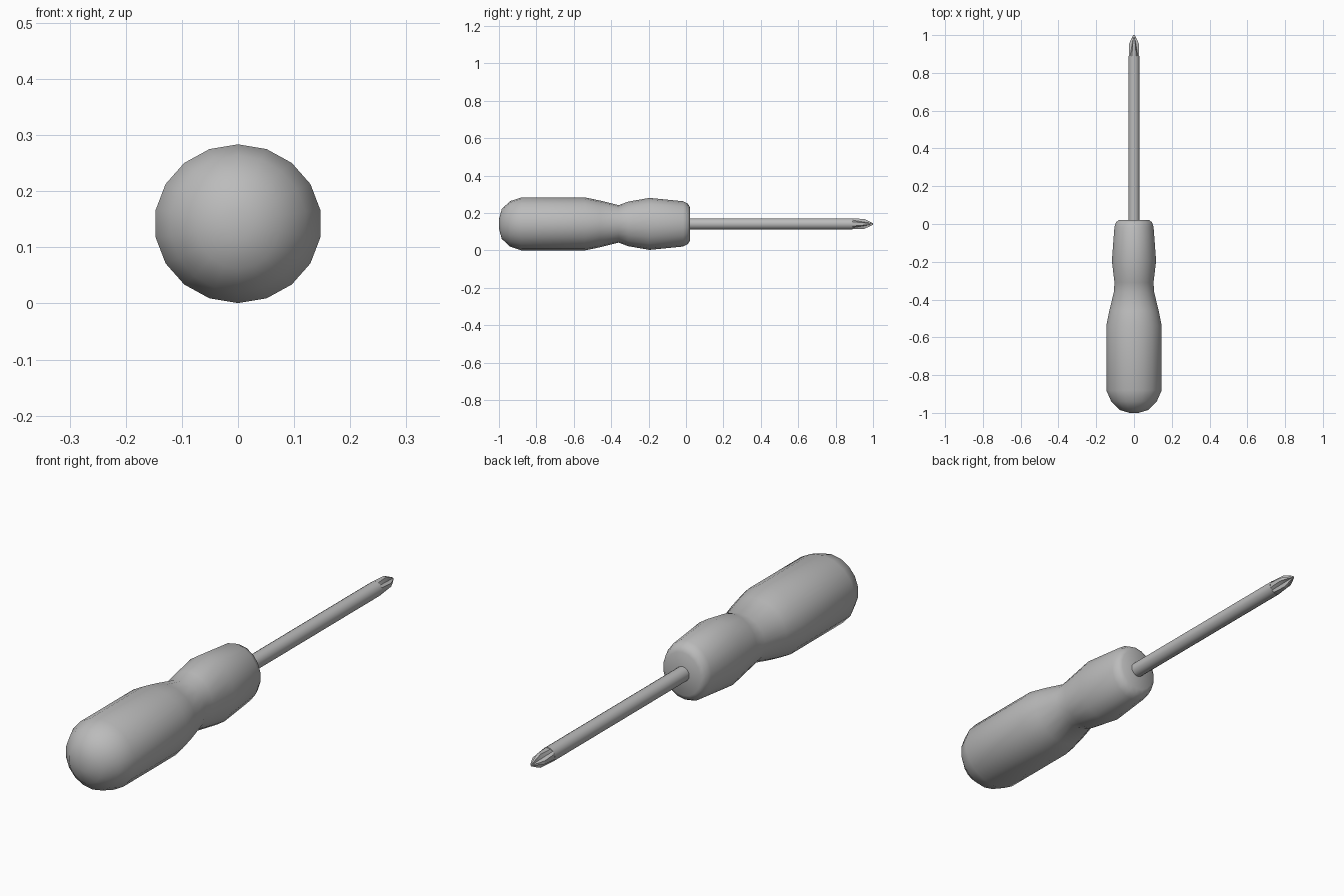
import bpy, bmesh
from math import sin, cos, pi, radians

cube = bpy.data.objects.get("Cube")
if cube:
    bpy.data.objects.remove(cube, do_unlink=True)

AXIS_Z = 0.142

grey = bpy.data.materials.new("plain_grey")
grey.use_nodes = True
grey.diffuse_color = (0.5, 0.5, 0.5, 1)
grey.node_tree.nodes["Principled BSDF"].inputs["Base Color"].default_value = (0.5, 0.5, 0.5, 1)


def loft(name, rings, angle):
    """Skin a list of closed rings of (x, y, z) and cap both ends."""
    bm = bmesh.new()
    loops = [[bm.verts.new((x, y, z + AXIS_Z)) for x, y, z in r] for r in rings]
    n = len(loops[0])
    for a, b in zip(loops, loops[1:]):
        for i in range(n):
            bm.faces.new((a[i], a[(i + 1) % n], b[(i + 1) % n], b[i]))
    bm.faces.new(loops[0])
    bm.faces.new(loops[-1])
    bmesh.ops.recalc_face_normals(bm, faces=bm.faces)
    mesh = bpy.data.meshes.new(name)
    bm.to_mesh(mesh)
    bm.free()
    mesh.materials.append(grey)
    ob = bpy.data.objects.new(name, mesh)
    bpy.context.collection.objects.link(ob)
    bpy.ops.object.select_all(action="DESELECT")
    ob.select_set(True)
    bpy.context.view_layer.objects.active = ob
    bpy.ops.object.shade_smooth_by_angle(angle=radians(angle))
    return ob


def oval(y, rx, rz, n=18):
    return [(rx * cos(pi / 2 + 2 * pi * i / n), y, rz * sin(pi / 2 + 2 * pi * i / n))
            for i in range(n)]


# Handle: (position along the axis, half width, half height)
handle_profile = [
    (-1.0, 0.025, 0.025), (-0.985, 0.075, 0.08), (-0.94, 0.122, 0.122),
    (-0.88, 0.149, 0.1415), (-0.54, 0.149, 0.1415), (-0.46, 0.133, 0.125),
    (-0.36, 0.108, 0.10), (-0.31, 0.105, 0.119), (-0.195, 0.119, 0.139),
    (-0.015, 0.105, 0.121), (0.01, 0.096, 0.108), (0.022, 0.08, 0.088),
]
loft("handle", [oval(*p) for p in handle_profile], 60)

# Shaft
loft("shaft", [oval(0.0, 0.03, 0.03, 16), oval(0.89, 0.03, 0.03, 16)], 40)


# Cross tip: four fins on the axes with grooves on the diagonals
def cross(y, reach, half, groove):
    ring = []
    for k in range(4):
        c, s = cos(k * pi / 2), sin(k * pi / 2)
        for u, v in ((reach, -half), (reach, half), (groove, groove)):
            ring.append((u * c - v * s, y, u * s + v * c))
    return ring


tip_sections = [
    (0.885, 0.0277, 0.0115, 0.0212), (0.95, 0.0275, 0.007, 0.010),
    (0.97, 0.019, 0.005, 0.007), (1.0, 0.004, 0.002, 0.002),
]
loft("cross_tip", [cross(*t) for t in tip_sections], 20)
